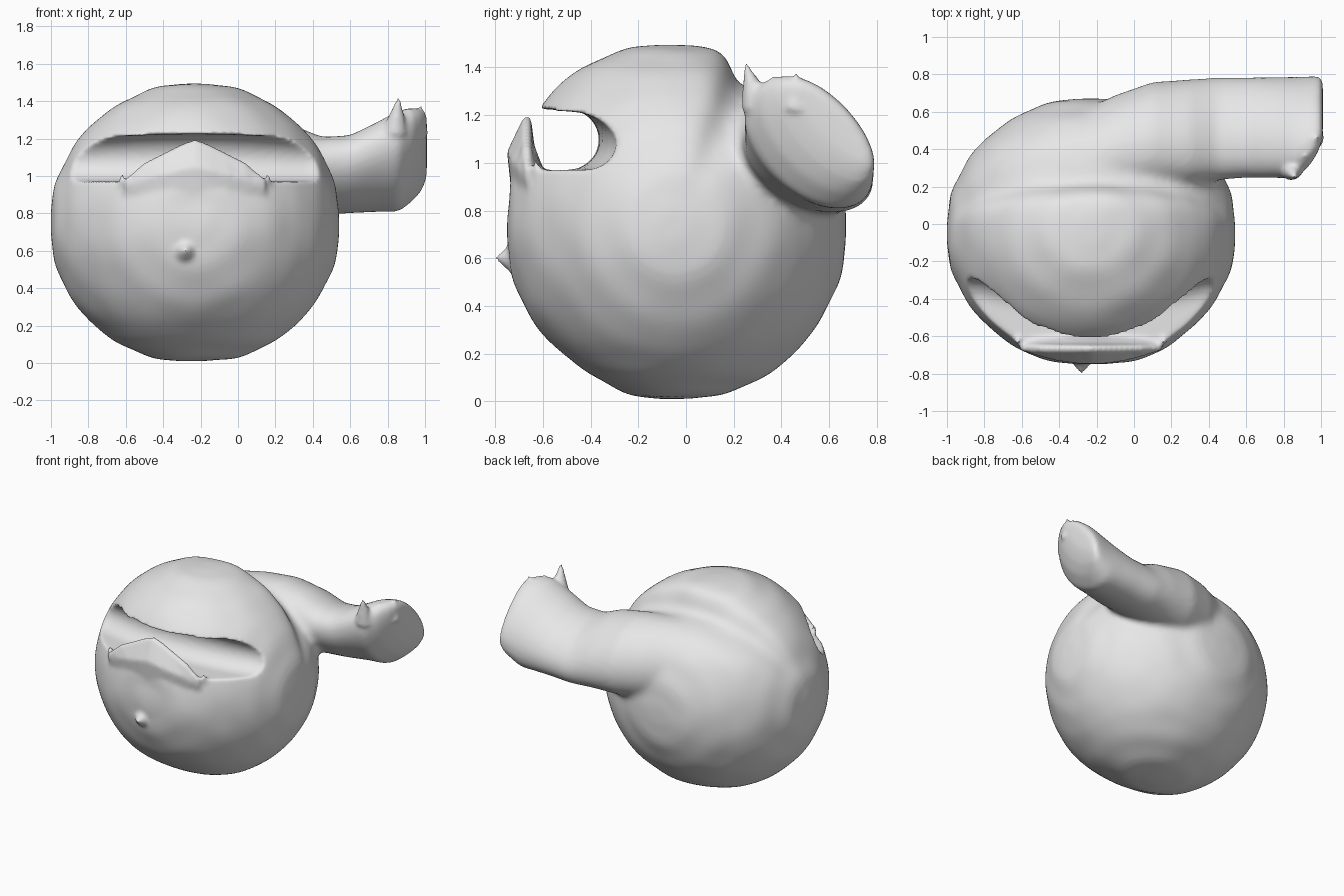
import bpy, bmesh, math
from mathutils import Vector, noise

if "Cube" in bpy.data.objects:
    bpy.data.objects.remove(bpy.data.objects["Cube"])

CENTRE = Vector((-0.23, -0.04, 0.745))
RADII = Vector((0.77, 0.71, 0.745))

clay = bpy.data.materials.new("grey_clay")
clay.diffuse_color = (0.8, 0.8, 0.8, 1)
clay.use_nodes = True
clay.node_tree.nodes["Principled BSDF"].inputs["Base Color"].default_value = clay.diffuse_color


def finish(name, bm):
    bmesh.ops.recalc_face_normals(bm, faces=bm.faces)
    mesh = bpy.data.meshes.new(name)
    bm.to_mesh(mesh)
    bm.free()
    mesh.materials.append(clay)
    obj = bpy.data.objects.new(name, mesh)
    bpy.context.collection.objects.link(obj)
    return obj


def loft(name, sections):
    """Skin a list of (x, [(y, z), ...]) rings and cap both ends."""
    bm = bmesh.new()
    rings = [[bm.verts.new((x, y, z)) for y, z in pts] for x, pts in sections]
    n = len(rings[0])
    for a, b in zip(rings, rings[1:]):
        for i in range(n):
            j = (i + 1) % n
            bm.faces.new((a[i], a[j], b[j], b[i]))
    bm.faces.new(rings[0])
    bm.faces.new(rings[-1])
    return finish(name, bm)


def tilted_oval(cy, cz, a, b, tilt, n=32):
    c, s = math.cos(math.radians(tilt)), math.sin(math.radians(tilt))
    pts = []
    for i in range(n):
        t = math.tau * i / n
        u, v = a * math.cos(t), b * math.sin(t)
        pts.append((cy + u * c + v * s, cz - u * s + v * c))
    return pts


def claw(name, base, tip, radius):
    base, tip = Vector(base), Vector(tip)
    d = tip - base
    bm = bmesh.new()
    bmesh.ops.create_cone(bm, cap_ends=True, segments=12, radius1=radius,
                          radius2=0.004, depth=d.length)
    rot = d.to_track_quat('Z', 'Y')
    for v in bm.verts:
        v.co = rot @ v.co + (base + tip) / 2
    return finish(name, bm)


def apply(obj, kind, **settings):
    mod = obj.modifiers.new(kind.lower(), kind)
    for key, value in settings.items():
        setattr(mod, key, value)
    bpy.context.view_layer.objects.active = obj
    bpy.ops.object.modifier_apply(modifier=mod.name)


def combine(obj, other, operation):
    apply(obj, 'BOOLEAN', object=other, operation=operation, solver='EXACT')
    bpy.data.objects.remove(other)


# Body: lumpy ball with flat poles and faint terraces around each pole
lumps = [  # position, width, push along the surface normal
    ((-0.23, -0.50, 1.30), 0.35, 0.025),    # brow
    ((-0.23, -0.74, 0.86), 0.08, -0.015),   # hollow under the lip
    ((-0.55, -0.66, 0.70), 0.12, 0.012),    # cheeks
    ((0.09, -0.66, 0.70), 0.12, 0.012),
    ((-0.23, 0.05, 0.06), 0.30, -0.012),    # underside
    ((-0.23, -0.45, 0.13), 0.22, -0.015),
]
bm = bmesh.new()
bmesh.ops.create_icosphere(bm, subdivisions=6, radius=1)
for v in bm.verts:
    d = v.co.normalized()
    angle = math.acos(min(1, max(abs(c) for c in d)))
    r = 1.01 + 0.007 * math.cos(angle * math.tau / 0.3) * max(0, 1 - angle / 0.9)
    r += 0.008 * noise.noise(d * 4)
    # the back slopes away behind the crown, down to the tail root
    roll = math.atan2(d.y, d.z)
    spread = 0.13 if roll < 0.45 else 0.27
    r -= 0.14 * math.exp(-((roll - 0.45) / spread) ** 2) * max(0, 1 - d.x ** 2)
    p = d * r
    p = CENTRE + Vector(max(-1, min(1, p[i])) * RADII[i] for i in range(3))
    for pos, width, push in lumps:
        p += d * push * math.exp(-((p - Vector(pos)).length / width) ** 2)
    v.co = p
body = finish("round_body", bm)

# Tail: flattened paddle sweeping out of the back and twisting upward,
# its end rounded off on the front side
tail = loft("tail", [(x, tilted_oval(*p)) for x, *p in [
    (-0.55, 0.20, 1.00, 0.20, 0.15, 40),
    (-0.30, 0.33, 1.04, 0.28, 0.24, 40),
    (-0.10, 0.41, 1.04, 0.30, 0.25, 40),
    (0.10, 0.475, 1.04, 0.31, 0.24, 38),
    (0.30, 0.495, 1.03, 0.305, 0.21, 33),
    (0.45, 0.51, 1.00, 0.295, 0.18, 27),
    (0.60, 0.515, 1.01, 0.29, 0.18, 28),
    (0.75, 0.515, 1.05, 0.31, 0.19, 38),
    (0.86, 0.515, 1.08, 0.33, 0.20, 45),
    (0.94, 0.55, 1.12, 0.305, 0.165, 47),
    (0.985, 0.59, 1.14, 0.275, 0.12, 47),
    (1.01, 0.62, 1.17, 0.24, 0.07, 47)]])
combine(body, tail, 'UNION')

# Blend the tail root into the body
apply(body, 'REMESH', mode='VOXEL', voxel_size=0.02)
apply(body, 'SMOOTH', factor=0.5, iterations=10)

# Mouth: slot through the whole width, rounded at the back, soft at the corners
mouth = []
for k in range(13):
    x = -1.13 + 1.8 * k / 12
    t = ((x + 0.23) / 0.55) ** 2
    back = -0.365 + 0.06 * min(1.3, t)
    half = 0.127 - 0.012 * min(1.5, t)
    pts = [(-1.0, 0.97)]
    for i in range(17):
        a = -math.pi / 2 + math.pi * i / 16
        pts.append((back - 0.13 + 0.13 * math.cos(a), 0.97 + half * (1 + math.sin(a))))
    pts.append((-1.0, 0.97 + 2 * half))
    mouth.append((x, pts))
combine(body, loft("mouth_cutter", mouth), 'DIFFERENCE')

# Ragged points along the tail's upper edge
for base, tip, radius in [((0.84, 0.30, 1.24), (0.86, 0.245, 1.43), 0.07),
                          ((0.91, 0.38, 1.24), (0.915, 0.36, 1.37), 0.05),
                          ((0.96, 0.46, 1.23), (0.98, 0.46, 1.385), 0.06)]:
    combine(body, claw("tail_point", base, tip, radius), 'UNION')

# Lower lip: upright peaked flap in front of the mouth
outline = [(-0.61, 0.975), (-0.57, 1.01), (-0.50, 1.07), (-0.40, 1.12),
           (-0.31, 1.165), (-0.23, 1.195), (-0.15, 1.165), (-0.06, 1.12),
           (0.04, 1.07), (0.11, 1.01), (0.15, 0.975)]
lip = []
for x, h in outline:
    front = -0.75 + 0.075 * ((x + 0.23) / 0.37) ** 2
    lip.append((x, [(-0.56, 0.80), (-0.58, 0.93), (-0.635, (0.95 + h) / 2),
                    (-0.65, h), (-0.68, h), (front, (0.90 + h) / 2),
                    (front + 0.02, 0.86), (front + 0.08, 0.78)]))
combine(body, loft("lower_lip", lip), 'UNION')

# Small pointed corners beside the lip
for side in (-1, 1):
    x = -0.23 + side * 0.39
    combine(body, claw("lip_corner", (x, -0.60, 0.92), (x, -0.64, 1.02), 0.035), 'UNION')

# Chin nub
combine(body, claw("chin_nub", (-0.28, -0.70, 0.60), (-0.28, -0.80, 0.60), 0.09), 'UNION')

# Fuse everything into one soft skin
apply(body, 'REMESH', mode='VOXEL', voxel_size=0.014)
apply(body, 'SMOOTH', factor=0.5, iterations=5)
body.data.materials.clear()
body.data.materials.append(clay)
bpy.ops.object.select_all(action='DESELECT')
body.select_set(True)
bpy.context.view_layer.objects.active = body
bpy.ops.object.shade_smooth()
